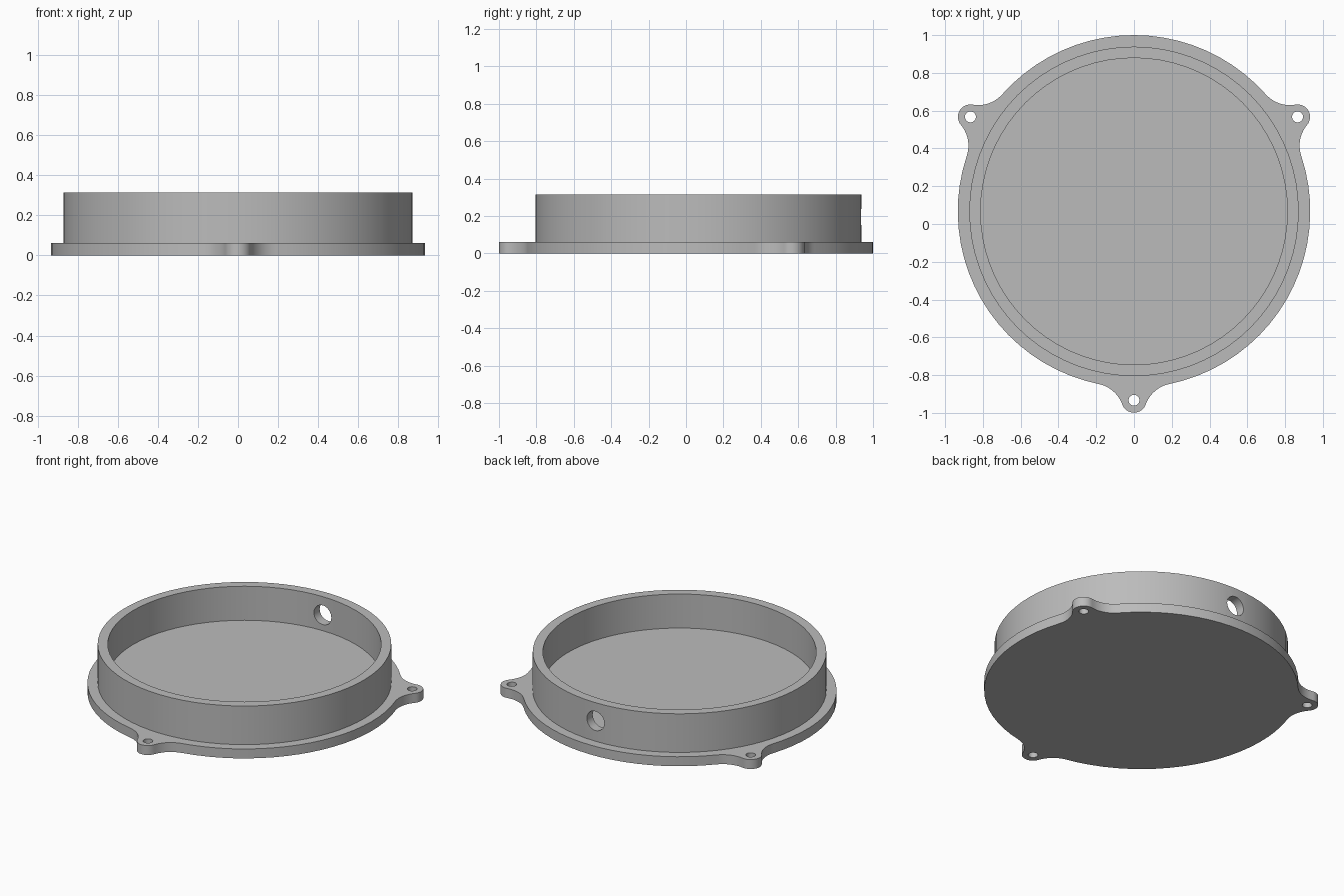
import bpy, bmesh, math
from mathutils import Matrix, Vector

CY = 0.067            # centre of the round body along y
FLANGE_R, FLANGE_H = 0.933, 0.062
EAR_D, EAR_R, FILLET = 1.0, 0.066, 0.17
WALL_OUT, WALL_IN, TOP, FLOOR = 0.872, 0.812, 0.315, 0.092

cube = bpy.data.objects.get("Cube")
if cube:
    bpy.data.objects.remove(cube, do_unlink=True)

grey = bpy.data.materials.new("plain grey")
grey.use_nodes = True
grey.diffuse_color = (0.5, 0.5, 0.5, 1)
grey.node_tree.nodes["Principled BSDF"].inputs["Base Color"].default_value = grey.diffuse_color


def make_object(name, bm):
    bmesh.ops.recalc_face_normals(bm, faces=bm.faces)
    mesh = bpy.data.meshes.new(name)
    bm.to_mesh(mesh)
    bm.free()
    mesh.materials.append(grey)
    obj = bpy.data.objects.new(name, mesh)
    bpy.context.collection.objects.link(obj)
    return obj


def activate(obj):
    bpy.ops.object.select_all(action='DESELECT')
    obj.select_set(True)
    bpy.context.view_layer.objects.active = obj


def drill(obj, radius, depth, matrix):
    """Cut a round hole and remove the cutter."""
    bm = bmesh.new()
    bmesh.ops.create_cone(bm, cap_ends=True, segments=32, radius1=radius,
                          radius2=radius, depth=depth, matrix=matrix)
    cutter = make_object("hole_cutter", bm)
    cutter.hide_render = True
    mod = obj.modifiers.new("hole", 'BOOLEAN')
    mod.operation, mod.solver, mod.object = 'DIFFERENCE', 'EXACT', cutter
    activate(obj)
    bpy.ops.object.modifier_apply(modifier=mod.name)
    bpy.data.objects.remove(cutter, do_unlink=True)


def arc(cx, cy, r, a0, a1, n):
    steps = [a0 + (a1 - a0) * i / n for i in range(n + 1)]
    return [Vector((cx + r * math.cos(a), cy + r * math.sin(a), 0)) for a in steps]


# Flange outline: ear tip, two tangent fillets and the round edge, three times
near, far = EAR_R + FILLET, FLANGE_R + FILLET
fx = (far ** 2 + EAR_D ** 2 - near ** 2) / (2 * EAR_D)
fy = math.sqrt(far ** 2 - fx ** 2)
g, t = math.atan2(fy, fx), math.atan2(fy, fx - EAR_D)
third = 2 * math.pi / 3
segment = (arc(fx, -fy, FILLET, math.pi - g, math.pi - t, 10)
           + arc(EAR_D, 0, EAR_R, -t, t, 16)[1:]
           + arc(fx, fy, FILLET, t - math.pi, g - math.pi, 10)[1:]
           + arc(0, 0, FLANGE_R, g, third - g, 20)[1:-1])
ear_angles = [-math.pi / 2 + k * third for k in range(3)]
centre = Matrix.Translation((0, CY, 0))

bm = bmesh.new()
outline = [bm.verts.new(centre @ Matrix.Rotation(a, 4, 'Z') @ p)
           for a in ear_angles for p in segment]
base = bm.faces.new(outline)
up = bmesh.ops.extrude_face_region(bm, geom=[base], use_keep_orig=True)
bmesh.ops.translate(bm, vec=(0, 0, FLANGE_H),
                    verts=[v for v in up["geom"] if isinstance(v, bmesh.types.BMVert)])
flange = make_object("mounting_flange", bm)

# Screw holes in the ears
for a in ear_angles:
    spot = (EAR_D * math.cos(a), CY + EAR_D * math.sin(a), FLANGE_H / 2)
    drill(flange, 0.029, 0.3, Matrix.Translation(spot))

# Round cup: spun wall and floor profile, seated in the flange
bm = bmesh.new()
profile = [(0, FLOOR), (WALL_IN, FLOOR), (WALL_IN, TOP),
           (WALL_OUT, TOP), (WALL_OUT, 0.03), (0, 0.03)]
verts = [bm.verts.new((r, 0, z)) for r, z in profile]
edges = [bm.edges.new(pair) for pair in zip(verts, verts[1:])]
bmesh.ops.spin(bm, geom=verts + edges, cent=(0, 0, 0), axis=(0, 0, 1),
               angle=2 * math.pi, steps=72)
bmesh.ops.remove_doubles(bm, verts=bm.verts, dist=0.0001)
bmesh.ops.transform(bm, matrix=centre, verts=bm.verts)
cup = make_object("cup_wall", bm)

# Cable hole through the back wall
drill(cup, 0.063, 0.3, Matrix.Translation((0, CY + WALL_OUT, 0.195))
      @ Matrix.Rotation(math.pi / 2, 4, 'X'))

for obj in (flange, cup):
    activate(obj)
    bpy.ops.object.shade_smooth_by_angle(angle=math.radians(30))
